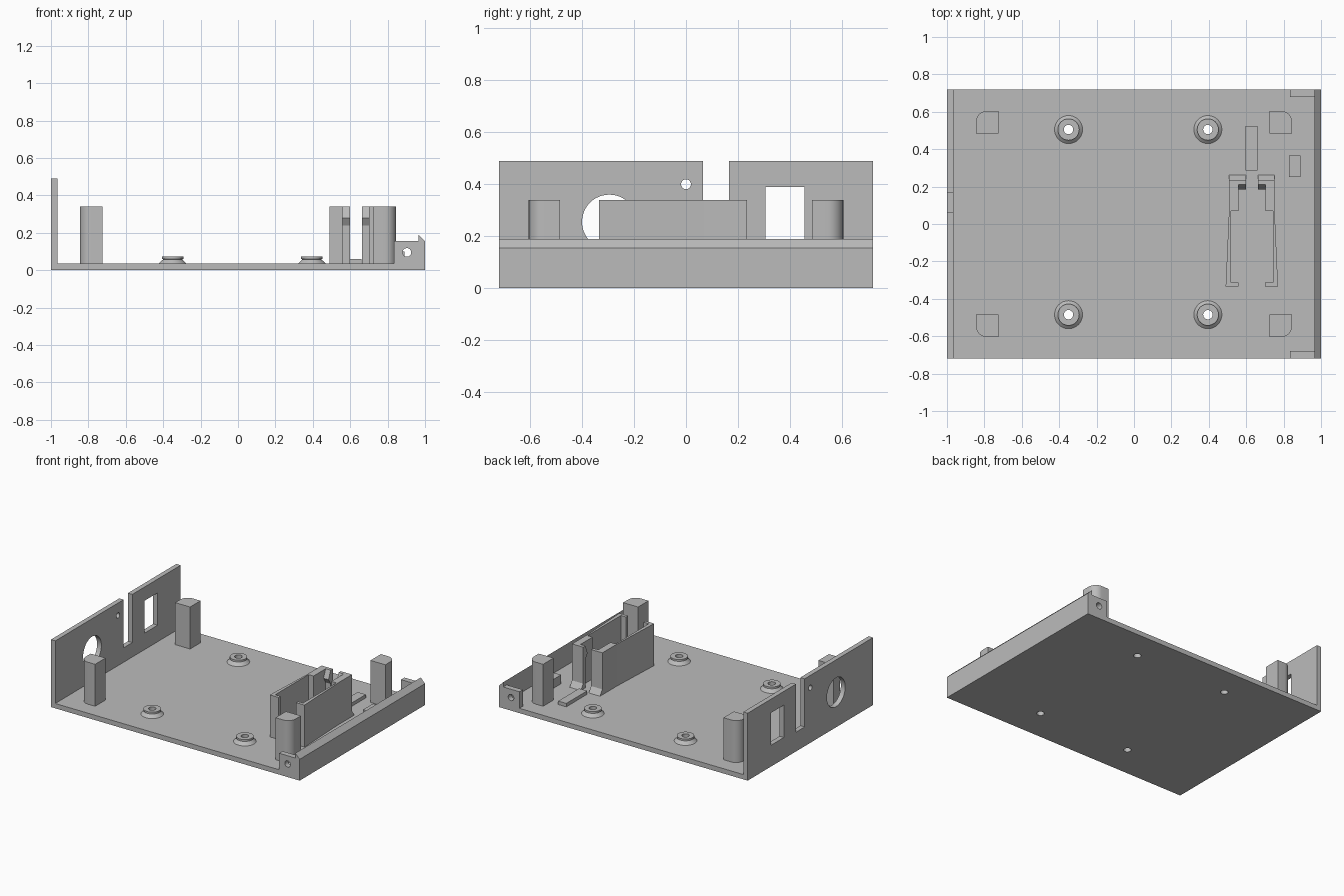
import bpy, bmesh, math
from mathutils import Matrix, Vector

if "Cube" in bpy.data.objects:
    bpy.data.objects.remove(bpy.data.objects["Cube"])

grey = bpy.data.materials.new("light grey")
grey.diffuse_color = (0.5, 0.5, 0.5, 1)
grey.use_nodes = True
grey.node_tree.nodes["Principled BSDF"].inputs["Base Color"].default_value = grey.diffuse_color


def add(name, bm):
    bmesh.ops.recalc_face_normals(bm, faces=bm.faces)
    me = bpy.data.meshes.new(name)
    bm.to_mesh(me)
    bm.free()
    ob = bpy.data.objects.new(name, me)
    bpy.context.collection.objects.link(ob)
    me.materials.append(grey)
    return ob


def prism(name, pts, lo, hi, axis="z"):
    """Extrude a 2D outline from lo to hi: z takes (x, y), x takes (y, z), y takes (x, z)."""
    place = {"z": lambda a, b, c: (a, b, c),
             "x": lambda a, b, c: (c, a, b),
             "y": lambda a, b, c: (a, c, b)}[axis]
    bm = bmesh.new()
    face = bm.faces.new([bm.verts.new(place(a, b, lo)) for a, b in pts])
    ext = bmesh.ops.extrude_face_region(bm, geom=[face])
    shift = Vector(place(0, 0, hi - lo))
    bmesh.ops.translate(bm, vec=shift, verts=[v for v in ext["geom"] if isinstance(v, bmesh.types.BMVert)])
    return add(name, bm)


def box(name, x0, x1, y0, y1, z0, z1):
    return prism(name, [(x0, y0), (x1, y0), (x1, y1), (x0, y1)], z0, z1)


def circle(cx, cy, r, n=32):
    return [(cx + r * math.cos(2 * math.pi * i / n), cy + r * math.sin(2 * math.pi * i / n)) for i in range(n)]


def smooth(ob):
    bpy.ops.object.select_all(action="DESELECT")
    ob.select_set(True)
    bpy.context.view_layer.objects.active = ob
    bpy.ops.object.shade_smooth_by_angle(angle=math.radians(30))


def cut(ob, cutters):
    for c in cutters:
        c.hide_render = True
        mod = ob.modifiers.new("cut", "BOOLEAN")
        mod.operation, mod.solver, mod.object = "DIFFERENCE", "EXACT", c
        bpy.context.view_layer.objects.active = ob
        bpy.ops.object.modifier_apply(modifier=mod.name)
        bpy.data.objects.remove(c)
    smooth(ob)


T, TOP, D = 0.035, 0.34, 0.72      # floor thickness, post height, half depth
mounts = [(x, y) for x in (-0.35, 0.395) for y in (-0.485, 0.505)]

# Floor with four screw holes
floor = box("floor", -1, 1, -D, D, 0, T)
cut(floor, [prism("hole_cutter", circle(x, y, 0.025), -0.1, 0.1) for x, y in mounts])

# Tall end wall with slot, socket hole, pin hole and window
wall = prism("tall_wall", [(-D, T), (D, T), (D, 0.49), (0.165, 0.49), (0.165, 0.14),
                           (0.065, 0.14), (0.065, 0.49), (-D, 0.49)], -1, -0.965, "x")
window = [(0.305, 0.155), (0.455, 0.155), (0.455, 0.39), (0.305, 0.39)]
cut(wall, [prism("wall_cutter", p, -1.1, -0.9, "x")
           for p in (circle(-0.295, 0.255, 0.105, 48), circle(0, 0.40, 0.019), window)])

# Low end wall with chamfered top
prism("low_wall", [(0.965, T), (1, T), (1, 0.155), (0.965, 0.19)], -D, D, "y")

# Drilled corner tabs
for y0, y1 in ((-D, -0.68), (0.68, D)):
    tab = box("corner_tab", 0.835, 0.965, y0, y1, T, 0.155)
    cut(tab, [prism("tab_cutter", circle(0.903, 0.095, 0.023), y0 - 0.1, y1 + 0.1, "y")])

# Corner posts, outer corner rounded
for sx in (-1, 1):
    for sy in (-1, 1):
        arc = [(0.785 + 0.06 * math.cos(a), 0.545 + 0.06 * math.sin(a))
               for a in (i * math.pi / 16 for i in range(9))]
        pts = [(0.725, 0.485), (0.845, 0.485)] + arc + [(0.725, 0.605)]
        smooth(prism("corner_post", [(sx * x, sy * y) for x, y in pts], T, TOP))

# Hollow stepped standoffs, a lathed ring
ring = [(0.025, T), (0.075, T), (0.05, 0.058), (0.0575, 0.06), (0.0575, 0.073), (0.025, 0.073)]
for cx, cy in mounts:
    bm = bmesh.new()
    n = 32
    loops = [[bm.verts.new((cx + x, cy + y, z)) for x, y in circle(0, 0, r, n)] for r, z in ring]
    for k, low in enumerate(loops):
        up = loops[(k + 1) % len(loops)]
        for i in range(n):
            j = (i + 1) % n
            bm.faces.new((low[i], low[j], up[j], up[i]))
    smooth(add("standoff", bm))

# Holder arms, mirrored about x = 0.63
arm = [(-0.14, -0.335), (-0.07, -0.335), (-0.07, -0.312), (-0.112, -0.312), (-0.112, 0.07),
       (-0.072, 0.07), (-0.072, 0.21), (-0.032, 0.21), (-0.032, 0.235), (-0.122, 0.235), (-0.122, 0.07)]
for s in (1, -1):
    prism("holder_arm", [(0.63 + s * x, y) for x, y in arm], T, TOP)
    xs = sorted((0.63 - s * 0.122, 0.63 - s * 0.032))
    # Sloped foot behind the arm
    prism("arm_foot", [(0.235, T), (0.262, T), (0.235, 0.075)], *xs, "x")
    # Catch on the inner side, sloping down to the front
    xs = sorted((0.63 - s * 0.072, 0.63 - s * 0.032))
    prism("arm_catch", [(0.21, 0.24), (0.21, TOP), (0.185, 0.28)], *xs, "x")

# Low stops behind the holder
box("floor_bar", 0.595, 0.66, 0.285, 0.525, T, 0.06)
box("side_stop", 0.83, 0.89, 0.25, 0.365, T, 0.10)
